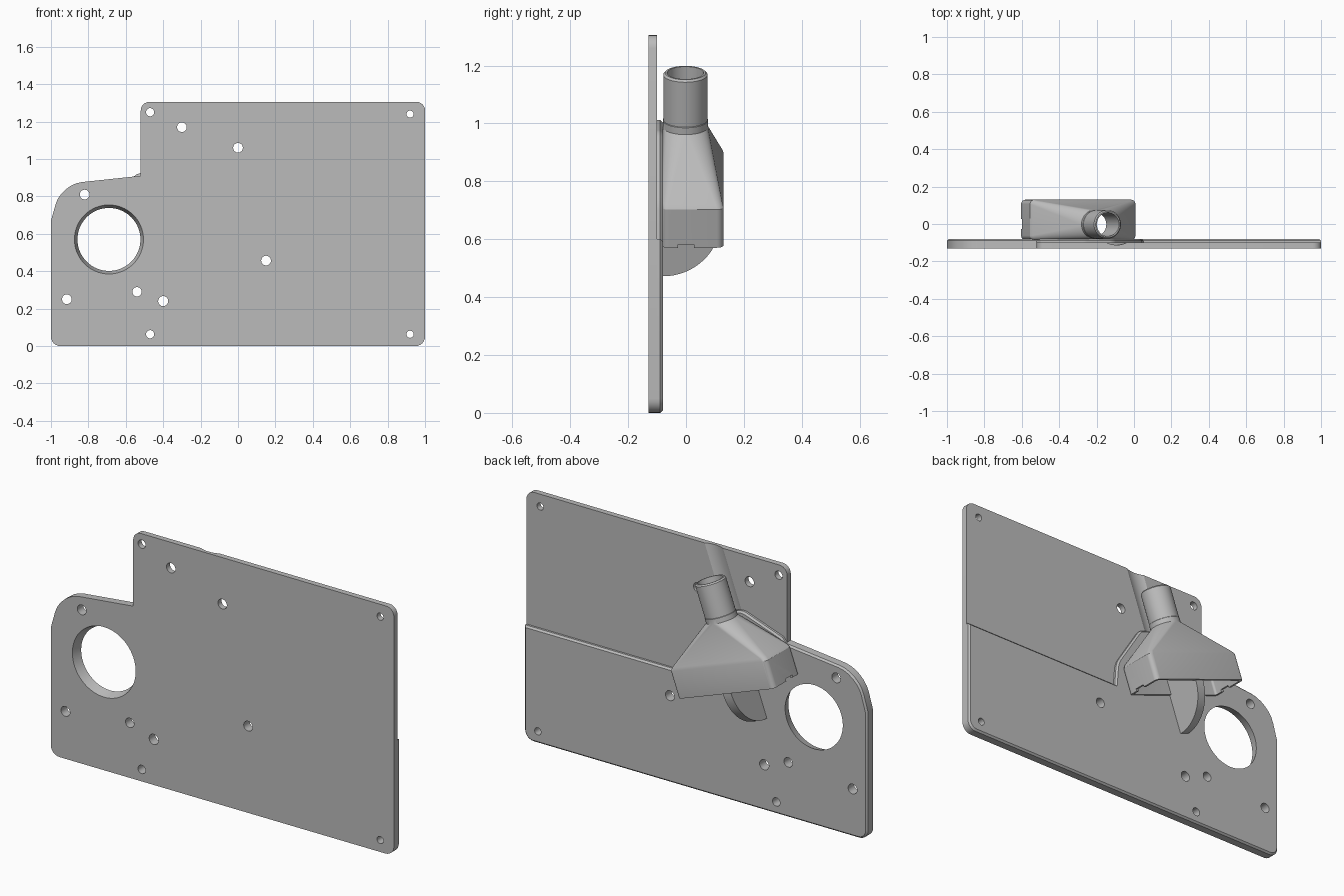
import bpy, bmesh
from math import sin, cos, pi, radians
from mathutils import Matrix, Vector

if "Cube" in bpy.data.objects:
    bpy.data.objects.remove(bpy.data.objects["Cube"], do_unlink=True)

grey = bpy.data.materials.new("plain grey")
grey.use_nodes = True
colour = (0.5, 0.5, 0.5, 1)
grey.diffuse_color = colour
grey.node_tree.nodes["Principled BSDF"].inputs["Base Color"].default_value = colour

FRONT, MID, BACK = -0.13, -0.10, -0.08
# Frame of the tilted hood: x across, y back, z along the spout
TILT = Matrix.Translation((-0.322, 0, 0.673)) @ Matrix.Rotation(radians(20), 4, 'Y')


def finish(name, bm, matrix=None):
    bmesh.ops.recalc_face_normals(bm, faces=bm.faces)
    if matrix:
        bm.transform(matrix)
    mesh = bpy.data.meshes.new(name)
    bm.to_mesh(mesh)
    bm.free()
    mesh.materials.append(grey)
    ob = bpy.data.objects.new(name, mesh)
    bpy.context.collection.objects.link(ob)
    return ob


def cut(ob, cutter):
    bpy.context.view_layer.objects.active = ob
    mod = ob.modifiers.new("cut", 'BOOLEAN')
    mod.operation, mod.solver, mod.object = 'DIFFERENCE', 'EXACT', cutter
    bpy.ops.object.modifier_apply(modifier=mod.name)


def smooth(ob, angle=25):
    bpy.ops.object.select_all(action='DESELECT')
    ob.select_set(True)
    bpy.context.view_layer.objects.active = ob
    bpy.ops.object.shade_smooth_by_angle(angle=radians(angle))


def rounded(points, steps=6):
    """Outline of (x, z, radius) corners with each corner rounded."""
    out = []
    for i, (x, z, r) in enumerate(points):
        p = Vector((x, z))
        if r == 0:
            out.append(p)
            continue
        a = (Vector(points[i - 1][:2]) - p).normalized() * r
        b = (Vector(points[(i + 1) % len(points)][:2]) - p).normalized() * r
        for k in range(steps + 1):
            t = k / steps * pi / 2
            out.append(p + a * (1 - sin(t)) + b * (1 - cos(t)))
    return out


def slab(name, outline, y0, y1, bevel=0):
    bm = bmesh.new()
    face = bm.faces.new([bm.verts.new((p[0], y0, p[1])) for p in outline])
    geom = bmesh.ops.extrude_face_region(bm, geom=[face])["geom"]
    verts = [g for g in geom if isinstance(g, bmesh.types.BMVert)]
    bmesh.ops.translate(bm, verts=verts, vec=(0, y1 - y0, 0))
    if bevel:
        edges = [e for e in bm.edges if all(abs(v.co.y - y1) < 1e-5 for v in e.verts)]
        bmesh.ops.bevel(bm, geom=edges, offset=bevel, segments=1, affect='EDGES')
    return finish(name, bm)


# Mounting plate: thin full sheet plus a thicker lower layer behind it
lobe = [(-1, 0, 0.05), (-1, 0.67, 0), (-0.945, 0.865, 0.11), (-0.52, 0.91, 0)]
plate = slab("mounting_plate", rounded(
    lobe + [(-0.52, 1.305, 0.045), (1, 1.305, 0.045), (1, 0, 0.05)]), FRONT, MID)
backing = slab("plate_backing", rounded(
    lobe + [(-0.5, 0.935, 0), (-0.27, 1.015, 0.02), (-0.11, 0.97, 0.02),
            (0.04, 0.73, 0.03), (0.05, 0.6, 0), (1, 0.6, 0), (1, 0, 0.05)]),
    MID, BACK, 0.009)

# Screw holes and the large tapered opening
holes = [(-0.47, 1.25, 0.022), (-0.3, 1.17, 0.026), (0, 1.06, 0.026), (0.92, 1.24, 0.019),
         (-0.82, 0.81, 0.026), (-0.915, 0.25, 0.026), (-0.54, 0.29, 0.025),
         (-0.4, 0.24, 0.027), (-0.47, 0.063, 0.022), (0.15, 0.457, 0.026), (0.92, 0.063, 0.019)]
bm = bmesh.new()
turn = Matrix.Rotation(radians(-90), 4, 'X')
for x, z, r in holes:
    bmesh.ops.create_cone(bm, cap_ends=True, segments=24, radius1=r, radius2=r, depth=0.2,
                          matrix=Matrix.Translation((x, -0.105, z)) @ turn)
bmesh.ops.create_cone(bm, cap_ends=True, segments=64, radius1=0.188, radius2=0.165, depth=0.07,
                      matrix=Matrix.Translation((-0.69, -0.105, 0.57)) @ turn)
hole_cutter = finish("hole_cutter", bm)
cut(plate, hole_cutter)
cut(backing, hole_cutter)

# Shallow hose groove running up from the spout
bm = bmesh.new()
bmesh.ops.create_cone(bm, cap_ends=True, segments=96, radius1=0.112, radius2=0.112, depth=0.6,
                      matrix=TILT @ Matrix.Translation((0, 0, 0.64)))
groove_cutter = finish("groove_cutter", bm)
cut(plate, groove_cutter)


# Hollow hood: rounded box lofted into a round spout, outside then inside
def ring(bm, v, half_w, y0, y1, r, n=48):
    verts = []
    for k in range(n):
        a = (k + 0.5) / n * 2 * pi
        cx = (half_w - r) * (1 if cos(a) > 0 else -1)
        cy = y1 - r if sin(a) > 0 else y0 + r
        verts.append(bm.verts.new((cx + r * cos(a), cy + r * sin(a), v)))
    return verts


def spout(bm, v, r):
    return ring(bm, v, r, -r - 0.002, r - 0.002, r)


bm = bmesh.new()
wall = 0.016
rings = [ring(bm, 0, 0.3, -0.085, 0.13, 0.025),
         ring(bm, 0.14, 0.3, -0.085, 0.13, 0.025),
         ring(bm, 0.155, 0.29, -0.085, 0.125, 0.025),
         spout(bm, 0.335, 0.078), spout(bm, 0.36, 0.078), spout(bm, 0.362, 0.0765),
         spout(bm, 0.527, 0.0765), spout(bm, 0.534, 0.07),
         spout(bm, 0.534, 0.063), spout(bm, 0.335, 0.063),
         ring(bm, 0.14, 0.3 - wall, -0.085 + wall, 0.13 - wall, 0.012),
         ring(bm, 0, 0.3 - wall, -0.085 + wall, 0.13 - wall, 0.012)]
for i, lower in enumerate(rings):
    upper = rings[(i + 1) % len(rings)]
    for k in range(len(lower)):
        j = (k + 1) % len(lower)
        bm.faces.new((lower[k], lower[j], upper[j], upper[k]))
hood = finish("hood", bm, TILT)

# Small notches in the lower rim of both end walls
bm = bmesh.new()
bmesh.ops.create_cube(bm, size=1, matrix=TILT @ Matrix.Diagonal((0.8, 0.055, 0.024, 1)))
notch_cutter = finish("notch_cutter", bm)
cut(hood, notch_cutter)

# Curved divider hanging below the middle of the hood
bm = bmesh.new()
profile = [(-0.085, 0.15), (-0.085, -0.205)]
profile += [(BACK + 0.2 * sin(t * pi / 32), -0.205 * cos(t * pi / 32)) for t in range(1, 17)]
profile += [(0.12, 0.15)]
face = bm.faces.new([bm.verts.new((-0.025, y, v)) for y, v in profile])
geom = bmesh.ops.extrude_face_region(bm, geom=[face])["geom"]
bmesh.ops.translate(bm, vec=(0.05, 0, 0),
                    verts=[g for g in geom if isinstance(g, bmesh.types.BMVert)])
divider = finish("hood_divider", bm, TILT)

for cutter in (hole_cutter, groove_cutter, notch_cutter):
    bpy.data.objects.remove(cutter, do_unlink=True)
for ob in (plate, backing, hood, divider):
    smooth(ob)
